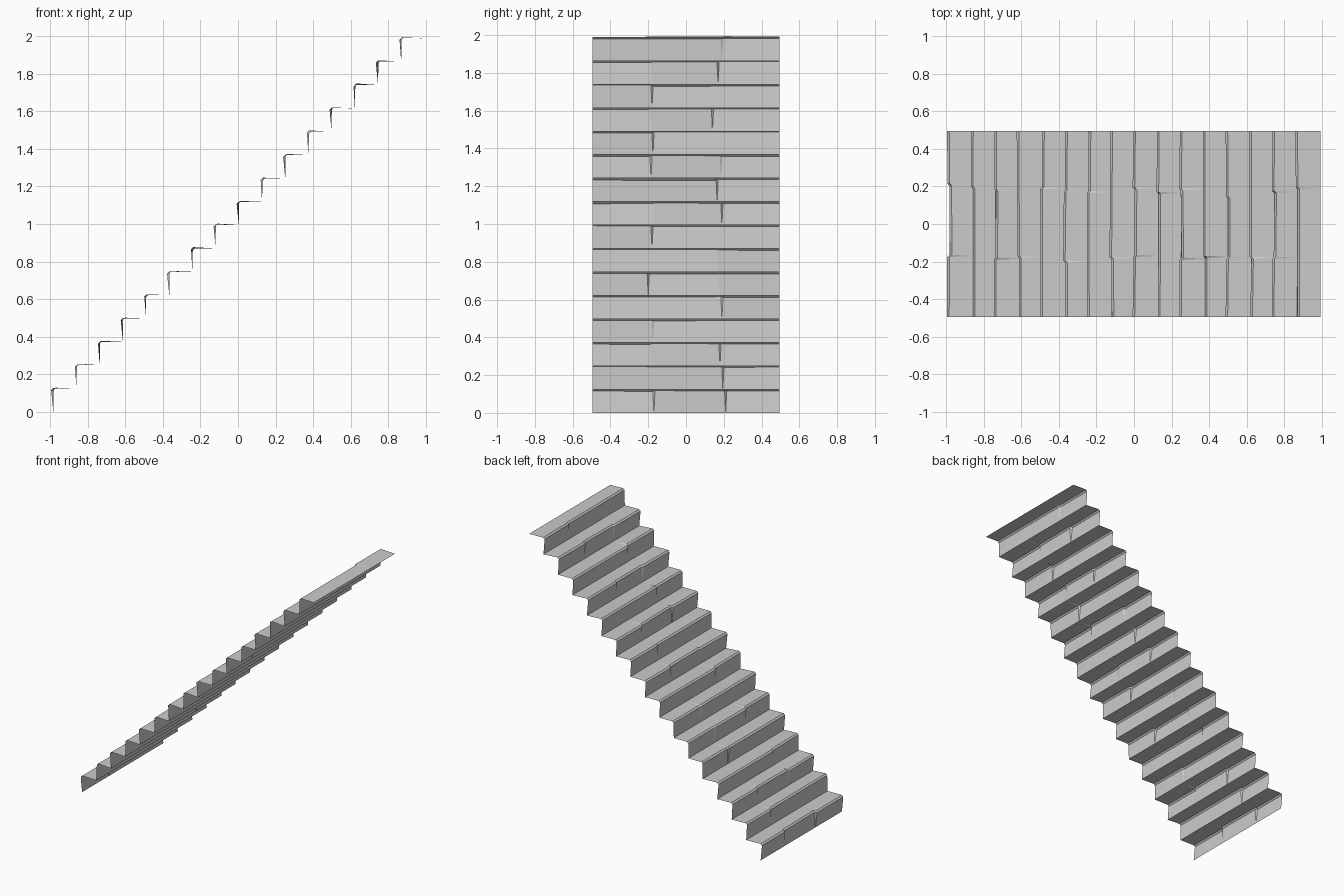
import bpy, bmesh, random

if "Cube" in bpy.data.objects:
    bpy.data.objects.remove(bpy.data.objects["Cube"])

random.seed(4)
N = 16
RUN, RISE = 1.975 / N, 1.988 / N
X0, HALF = -0.983, 0.495

# y positions of the cracks that split each step into stone slabs
CRACKS = [(-.17, .21), (.195,), (-.185, .18), (-.175,), (.19,), (-.2, .175),
          (.17,), (-.18,), (-.17, .19), (.165,), (-.185, .185), (-.175,),
          (-.18, .14), (-.18,), (-.18, .17), (.19,)]


def step(bm, i):
    """One riser and tread, split into slabs with slightly uneven noses."""
    x, z = X0 + RUN * i, RISE * i
    ys = (-HALF,) + CRACKS[i] + (HALF,)
    columns = []
    for k, (a, b) in enumerate(zip(ys, ys[1:])):
        push = 0.009 if (k + i) % 2 else 0.0
        lift = random.uniform(-0.001, 0.005)
        for j, y in enumerate((a, b)):
            inner = abs(y) < HALF
            if inner:
                y += 0.006 if j == 0 else -0.006
            d = push + random.uniform(-0.003, 0.003)
            e = lift + random.uniform(-0.002, 0.002)
            yf = ys[k + j]          # cracks close up at riser foot and tread back
            columns.append([(x, yf, z),
                            (x - 0.009 + d, y, z + RISE - 0.009 + e),
                            (x + 0.002 + d, y, z + RISE + 0.002 + e),
                            (x + RUN, yf, z + RISE)])
    cols = [[bm.verts.new(p) for p in c] for c in columns]
    for c0, c1 in zip(cols, cols[1:]):
        for r in range(3):
            bm.faces.new((c0[r], c0[r + 1], c1[r + 1], c1[r]))


# Stair surface: open zigzag sheet of worn stone steps
bm = bmesh.new()
for i in range(N):
    step(bm, i)
bmesh.ops.remove_doubles(bm, verts=bm.verts, dist=0.0002)
bmesh.ops.recalc_face_normals(bm, faces=bm.faces)
bm.normal_update()
if sum(f.normal.z for f in bm.faces) < 0:
    bmesh.ops.reverse_faces(bm, faces=bm.faces)
mesh = bpy.data.meshes.new("stone_steps")
bm.to_mesh(mesh)
bm.free()
bpy.context.collection.objects.link(bpy.data.objects.new("stone_steps", mesh))
